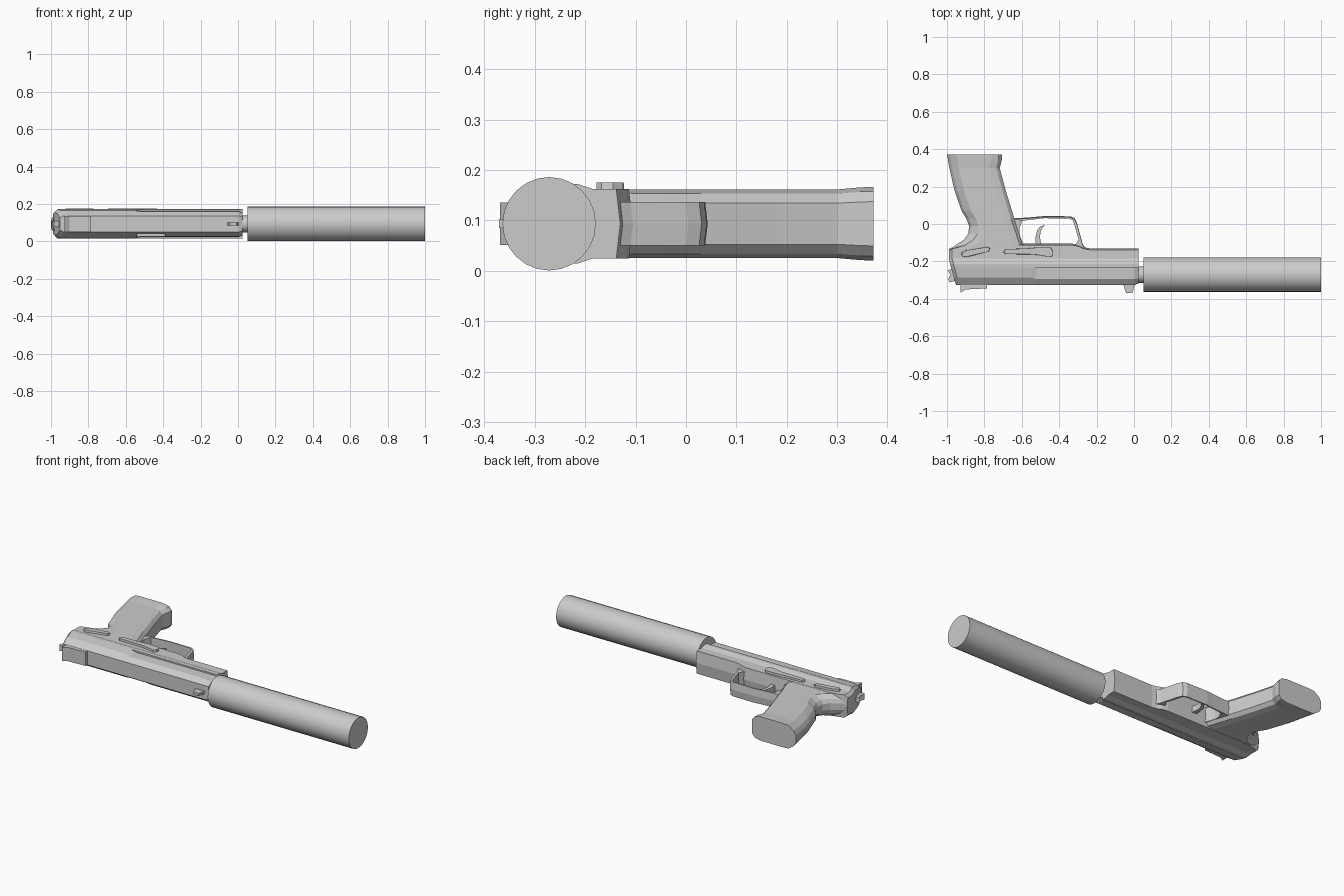
import bpy, bmesh, math
from mathutils import Vector

ZC = 0.0935     # mid plane of the model
AXIS_Y = -0.271  # bore line


def make(name, bm):
    bmesh.ops.recalc_face_normals(bm, faces=bm.faces)
    me = bpy.data.meshes.new(name)
    bm.to_mesh(me)
    bm.free()
    ob = bpy.data.objects.new(name, me)
    bpy.context.collection.objects.link(ob)
    return ob


def loft(name, rings):
    """Skin a list of equal-length rings and cap both ends."""
    bm = bmesh.new()
    vs = [[bm.verts.new(p) for p in r] for r in rings]
    n = len(vs[0])
    for a, b in zip(vs, vs[1:]):
        for i in range(n):
            j = (i + 1) % n
            bm.faces.new((a[i], a[j], b[j], b[i]))
    bm.faces.new(vs[0])
    bm.faces.new(vs[-1])
    return make(name, bm)


def prism(name, pts, z0, z1, inset=0.0):
    """Extrude an xy outline from z0 to z1, optionally shrinking the top."""
    c = sum((Vector(p) for p in pts), Vector((0, 0))) / len(pts)
    top = [Vector(p) + (c - Vector(p)).normalized() * inset for p in pts]
    return loft(name, [[(x, y, z0) for x, y in pts], [(x, y, z1) for x, y in top]])


def tube(name, x0, x1, r, sides):
    def ring(x):
        return [(x, AXIS_Y + r * math.sin(a), ZC + r * math.cos(a))
                for a in (2 * math.pi * i / sides for i in range(sides))]
    return loft(name, [ring(x0), ring(x1)])


def mirrored(x_of, half, width=1.0):
    """Symmetric yz section; half = (y, half width) list."""
    pts = [(y, h) for y, h in half] + [(y, -h) for y, h in reversed(half) if h > 0]
    return [(x_of(y), y, ZC + h * width) for y, h in pts]


def slant(y):  # raked rear end of the receiver
    return -0.972 + max(0.0, -0.19 - y) * 0.28


# suppressor and barrel
sup = tube("suppressor", 0.05, 1.0, 0.0925, 24)
bar = tube("barrel", -0.05, 0.055, 0.045, 16)
for ob in (sup, bar):
    bpy.context.view_layer.objects.active = ob
    for o in bpy.context.selected_objects:
        o.select_set(False)
    ob.select_set(True)
    bpy.ops.object.shade_smooth_by_angle(angle=math.radians(35))

# slide: wide rear half and narrow front half
rear = [(-0.326, 0.043), (-0.285, 0.071), (-0.232, 0.079)]
front = [(-0.326, 0.043), (-0.295, 0.066), (-0.232, 0.069)]
slide = loft("slide", [
    mirrored(lambda y: slant(y) - 0.018, rear, 0.75),
    mirrored(slant, rear),
    mirrored(lambda y: -0.555, rear),
    mirrored(lambda y: -0.525, front),
    mirrored(lambda y: 0.005, front),
    mirrored(lambda y: 0.025, [(-0.318, 0.038), (-0.290, 0.056), (-0.232, 0.060)])])

# ejection port cut in the far side
port = prism("port_cutter", [(-0.54, -0.34), (-0.39, -0.34), (-0.39, -0.285), (-0.54, -0.285)],
             -0.02, 0.042)
port.hide_render = True
port.hide_set(True)
cut = slide.modifiers.new("port", 'BOOLEAN')
cut.object = port
cut.operation = 'DIFFERENCE'
cut.solver = 'EXACT'


# frame with a protruding rail and a shallow V underside
def frame_ring(x_of, yb, width=1.0):
    return mirrored(x_of, [(-0.234, 0.078), (-0.215, 0.079), (-0.185, 0.069),
                           (yb - 0.008, 0.069), (yb, 0.0)], width)


loft("frame", [frame_ring(lambda y: slant(y) - 0.018, -0.135, 0.75), frame_ring(slant, -0.125)]
     + [frame_ring(lambda y, x=x: x, yb) for x, yb in
        ((-0.90, -0.105), (-0.33, -0.105), (-0.295, -0.112), (-0.27, -0.124),
         (-0.24, -0.130), (0.025, -0.130))])

# grip: chamfered sections stacked along y
grip_stations = [  # y, rear x, front x, half width
    (0.371, -1.0, -0.705, 0.073), (0.345, -0.995, -0.706, 0.072), (0.30, -0.987, -0.718, 0.068),
    (0.18, -0.96, -0.686, 0.068), (0.07, -0.922, -0.652, 0.068), (0.03, -0.897, -0.640, 0.068),
    (-0.01, -0.882, -0.627, 0.068), (-0.05, -0.885, -0.613, 0.068), (-0.085, -0.91, -0.602, 0.068),
    (-0.11, -0.95, -0.594, 0.068), (-0.135, -0.985, -0.59, 0.067), (-0.18, -0.985, -0.59, 0.067)]
rings = []
for y, a, b, h in grip_stations:
    half = [(a, 0.30), (a + 0.014, 0.62), (a + 0.05, 0.97), (a + 0.09, 1.0),
            (b - 0.055, 1.0), (b - 0.018, 0.88), (b, 0.6)]
    rings.append([(x, y, ZC + h * k) for x, k in half]
                 + [(x, y, ZC - h * k) for x, k in reversed(half)])
loft("grip", rings)

# trigger guard: band swept through (outer, inner) point pairs
guard = [((-0.65, 0.030), (-0.64, 0.012)), ((-0.615, 0.032), (-0.60, 0.016)),
         ((-0.58, 0.034), (-0.57, 0.021)), ((-0.53, 0.038), (-0.53, 0.025)),
         ((-0.48, 0.043), (-0.48, 0.031)), ((-0.34, 0.041), (-0.345, 0.029)),
         ((-0.318, 0.031), (-0.328, 0.020)), ((-0.305, 0.005), (-0.320, 0.0)),
         ((-0.275, -0.105), (-0.296, -0.082)), ((-0.262, -0.128), (-0.315, -0.115))]
loft("trigger_guard", [[(o[0], o[1] - 0.005, ZC - 0.043), (o[0], o[1], ZC), (o[0], o[1] - 0.005, ZC + 0.043),
                        (i[0], i[1], ZC + 0.043), (i[0], i[1], ZC - 0.043)] for o, i in guard])
# fillet where the guard opening meets the grip
prism("guard_fillet", [(-0.64, 0.012), (-0.597, 0.014), (-0.613, -0.02), (-0.612, -0.06), (-0.59, -0.11),
                       (-0.64, -0.11)], ZC - 0.043, ZC + 0.043)

# trigger
back = [(-0.525, -0.115), (-0.526, -0.07), (-0.518, -0.035), (-0.503, -0.015), (-0.478, -0.004)]
face = [(-0.495, -0.115), (-0.503, -0.07), (-0.500, -0.045), (-0.492, -0.024), (-0.478, -0.008)]
loft("trigger", [[(x, y, ZC + s) for (x, y), s in ((b, -0.018), (b, 0.018), (f, 0.018), (f, -0.018))]
                 for b, f in zip(back, face)])

# sights and hammer
prism("rear_sight", [(-0.928, -0.315), (-0.785, -0.315), (-0.785, -0.344), (-0.90, -0.350),
                     (-0.928, -0.368)], ZC - 0.042, ZC + 0.042)
prism("front_sight", [(-0.06, -0.315), (0.006, -0.315), (-0.008, -0.370), (-0.042, -0.370)],
      ZC - 0.008, ZC + 0.008)
prism("hammer", [(-0.94, -0.30), (-0.985, -0.312), (-0.994, -0.295), (-0.982, -0.272), (-0.996, -0.25),
                 (-0.94, -0.22)], ZC - 0.016, ZC + 0.016)

# raised controls on the near side
prism("safety_lever", [(-0.925, -0.155), (-0.90, -0.140), (-0.83, -0.128), (-0.78, -0.122), (-0.768, -0.130),
                       (-0.775, -0.148), (-0.85, -0.168), (-0.905, -0.178), (-0.922, -0.172)],
      0.15, 0.175, 0.004)
prism("slide_release", [(-0.70, -0.150), (-0.69, -0.133), (-0.58, -0.130), (-0.52, -0.124), (-0.445, -0.124),
                        (-0.43, -0.145), (-0.43, -0.168), (-0.445, -0.178), (-0.53, -0.165),
                        (-0.69, -0.160)], 0.15, 0.175, 0.004)
